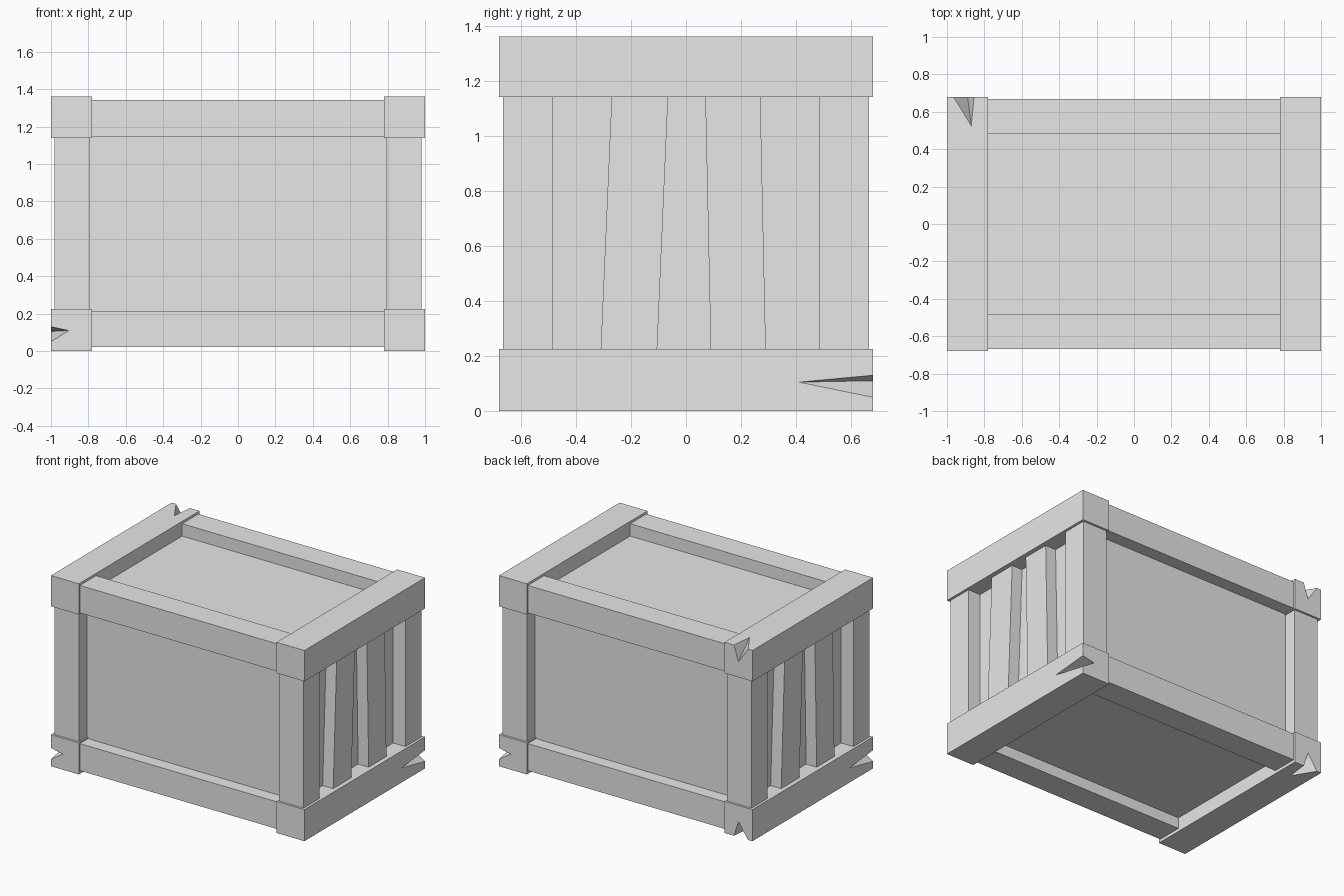
import bpy
import bmesh
from mathutils import Vector

cube = bpy.data.objects.get("Cube")
if cube:
    bpy.data.objects.remove(cube, do_unlink=True)

GREY = (0.8, 0.8, 0.8, 1.0)
mat = bpy.data.materials.new("crate_grey")
mat.use_nodes = True
mat.diffuse_color = GREY
mat.node_tree.nodes["Principled BSDF"].inputs["Base Color"].default_value = GREY


def make_object(name, bm):
    bmesh.ops.recalc_face_normals(bm, faces=bm.faces)
    mesh = bpy.data.meshes.new(name)
    bm.to_mesh(mesh)
    bm.free()
    mesh.materials.append(mat)
    obj = bpy.data.objects.new(name, mesh)
    bpy.context.collection.objects.link(obj)
    return obj


def box(name, low, high, lean=0.0):
    """Box between two opposite corners; lean slides its top along y."""
    bm = bmesh.new()
    bmesh.ops.create_cube(bm, size=1)
    low, high = Vector(low), Vector(high)
    for v in bm.verts:
        top = v.co.z > 0
        for i in range(3):
            v.co[i] = high[i] if v.co[i] > 0 else low[i]
        if top:
            v.co.y += lean
    return make_object(name, bm)


def span(a, b, side):
    """Range from a to b, mirrored when side is -1."""
    return sorted((a * side, b * side))


def cut_notch(obj, edge_a, edge_b, tip_a, tip_b, outward):
    """Cut a splinter chip out of a beam edge."""
    bm = bmesh.new()
    points = [Vector(p) for p in (edge_a, edge_b, tip_a, tip_b)]
    points += [p + Vector(outward) for p in points]
    verts = [bm.verts.new(p) for p in points]
    hull = bmesh.ops.convex_hull(bm, input=verts)
    spare = [v for v in hull["geom_interior"] if isinstance(v, bmesh.types.BMVert)]
    bmesh.ops.delete(bm, geom=spare, context='VERTS')
    cutter = make_object("notch_cutter", bm)
    cutter.hide_render = True
    mod = obj.modifiers.new("notch", 'BOOLEAN')
    mod.operation = 'DIFFERENCE'
    mod.solver = 'EXACT'
    mod.object = cutter
    bpy.context.view_layer.objects.active = obj
    bpy.ops.object.modifier_apply(modifier=mod.name)
    bpy.data.objects.remove(cutter, do_unlink=True)


# Recessed inner panels
box("inner_panels", (-0.885, -0.575, 0.1), (0.885, 0.575, 1.255))

ends = {}
for sx, end in ((1, "left"), (-1, "right")):
    # End beams, running front to back
    x0, x1 = span(0.78, 1.0, sx)
    for level, z0, z1 in (("bottom", 0, 0.225), ("top", 1.14, 1.36)):
        name = f"{end}_{level}_end_beam"
        ends[end, level] = box(name, (x0, -0.68, z0), (x1, 0.68, z1))

    # Corner posts
    x0, x1 = span(0.79, 0.982, sx)
    for sy, face in ((-1, "front"), (1, "back")):
        y0, y1 = span(0.485, 0.665, sy)
        box(f"{end}_{face}_post", (x0, y0, 0.2), (x1, y1, 1.16))

    # Crooked end slats, turned half a circle on the opposite end
    x0, x1 = span(0.86, 0.968, sx)
    for label, a, b, lean in (("first", -0.31, -0.105, 0.04),
                              ("second", 0.09, 0.29, -0.02)):
        y0, y1 = span(a, b, sx)
        box(f"{end}_{label}_slat", (x0, y0, 0.22), (x1, y1, 1.145), lean * sx)

# Long rails on the front and back
for sy, face in ((-1, "front"), (1, "back")):
    y0, y1 = span(0.485, 0.667, sy)
    box(f"{face}_bottom_rail", (-0.79, y0, 0.022), (0.79, y1, 0.215))
    box(f"{face}_top_rail", (-0.79, y0, 1.147), (0.79, y1, 1.343))

# Chips at two opposite bottom corners
for s, end in ((1, "left"), (-1, "right")):
    cut_notch(ends[end, "bottom"], (s, 0.68 * s, 0.05), (s, 0.68 * s, 0.13),
              (s, 0.41 * s, 0.105), (0.905 * s, 0.68 * s, 0.11),
              (0.02 * s, 0.02 * s, 0))

# Chips on the back edge of the right end
for level, z, up in (("top", 1.36, 1), ("bottom", 0, -1)):
    cut_notch(ends["right", level], (-0.965, 0.68, z), (-0.855, 0.68, z),
              (-0.87, 0.525, z), (-0.89, 0.68, z - 0.11 * up),
              (0, 0.02, 0.02 * up))
